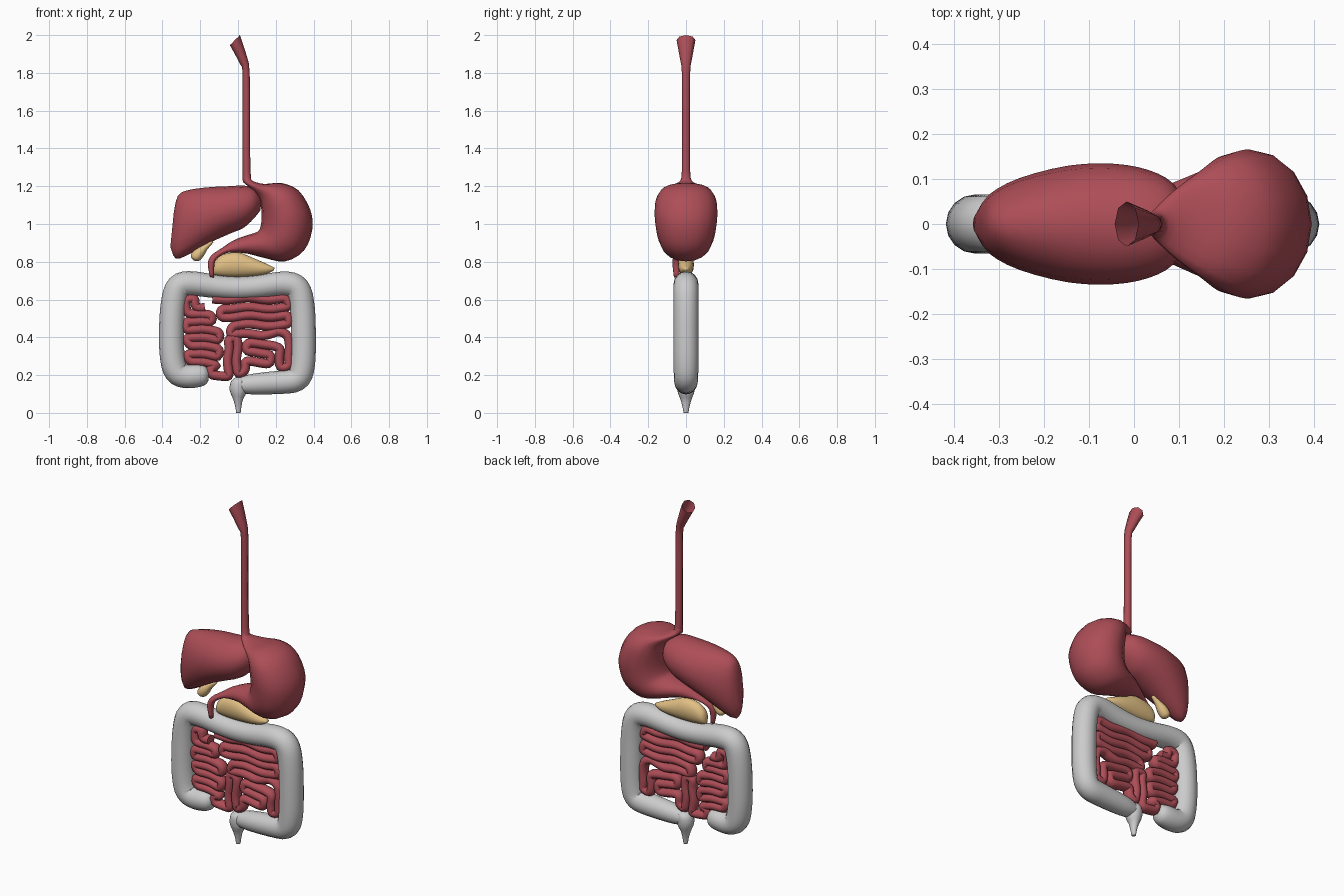
import bpy, bmesh, math
from mathutils import Vector


def material(name, rgb):
    m = bpy.data.materials.new(name)
    m.diffuse_color = (*rgb, 1)
    return m


red = material("organ_red", (0.42, 0.075, 0.095))
tan = material("gland_tan", (0.75, 0.52, 0.23))


def spline(p0, p1, p2, p3, t):
    return [0.5 * (2 * b + (c - a) * t + (2 * a - 5 * b + 4 * c - d) * t * t
                   + (3 * b - a - 3 * c + d) * t ** 3)
            for a, b, c, d in zip(p0, p1, p2, p3)]


def loft(name, sections, mat=None, sides=16, steps=3, open_start=False):
    """Elliptical rings; section = edge A (x, z), edge B (x, z), half depth, y."""
    n = len(sections)
    rows = []
    for i in range(n - 1):
        q = [sections[min(max(i + k, 0), n - 1)] for k in (-1, 0, 1, 2)]
        rows += [spline(*q, s / steps) for s in range(steps)]
    rows.append(sections[-1])
    bm = bmesh.new()
    rings = []
    for ax, az, bx, bz, d, y in rows:
        ring = []
        for k in range(sides):
            a = 2 * math.pi * k / sides
            c = math.cos(a) / 2
            ring.append(bm.verts.new(((ax + bx) / 2 + (bx - ax) * c,
                                      y + d * math.sin(a),
                                      (az + bz) / 2 + (bz - az) * c)))
        rings.append(ring)
    for r, s in zip(rings, rings[1:]):
        for k in range(sides):
            j = (k + 1) % sides
            bm.faces.new((r[k], r[j], s[j], s[k]))
    bm.faces.new(rings[-1])
    if not open_start:
        bm.faces.new(rings[0])
    bmesh.ops.recalc_face_normals(bm, faces=bm.faces)
    me = bpy.data.meshes.new(name)
    bm.to_mesh(me)
    bm.free()
    me.shade_smooth()
    ob = bpy.data.objects.new(name, me)
    bpy.context.collection.objects.link(ob)
    if mat:
        me.materials.append(mat)
    return ob


def tube(name, pts, mat=None, bevel_res=4, res=4):
    """Round tube along points (x, z, radius) in the y = 0 plane."""
    cu = bpy.data.curves.new(name, 'CURVE')
    cu.dimensions = '3D'
    cu.bevel_depth = 1
    cu.bevel_resolution = bevel_res
    cu.use_fill_caps = True
    sp = cu.splines.new('NURBS')
    sp.points.add(len(pts) - 1)
    for p, (x, z, r) in zip(sp.points, pts):
        p.co = (x, 0, z, 1)
        p.radius = r
    sp.order_u = 3
    sp.use_endpoint_u = True
    sp.resolution_u = res
    ob = bpy.data.objects.new(name, cu)
    bpy.context.collection.objects.link(ob)
    bpy.ops.object.select_all(action='DESELECT')
    ob.select_set(True)
    bpy.context.view_layer.objects.active = ob
    bpy.ops.object.convert(target='MESH')
    ob = bpy.context.view_layer.objects.active
    ob.data.shade_smooth()
    if mat:
        ob.data.materials.clear()
        ob.data.materials.append(mat)
    return ob


# Gullet with flared open mouth
loft("esophagus", [
    (-.043, 1.947, .010, 2.0, .050, 0), (.012, 1.845, .048, 1.885, .030, 0),
    (.024, 1.80, .062, 1.80, .022, 0), (.024, 1.55, .063, 1.55, .021, 0),
    (.024, 1.28, .066, 1.28, .022, 0), (.026, 1.22, .074, 1.225, .030, 0)],
    red, sides=8, steps=2, open_start=True)

# Stomach running into the duodenum
loft("stomach", [
    (.025, 1.25, .067, 1.25, .023, 0), (.030, 1.22, .078, 1.228, .035, 0),
    (.065, 1.19, .14, 1.212, .080, 0), (.110, 1.14, .23, 1.217, .128, 0),
    (.122, 1.09, .32, 1.178, .158, 0), (.125, 1.04, .383, 1.075, .166, 0),
    (.122, 1.00, .393, .97, .160, 0), (.110, .965, .35, .86, .145, 0),
    (.080, .95, .25, .802, .120, 0), (.030, .935, .14, .82, .088, 0),
    (-.030, .91, .05, .843, .055, -.01), (-.085, .873, -.04, .85, .035, -.025),
    (-.140, .835, -.09, .832, .026, -.04), (-.160, .79, -.122, .80, .022, -.05),
    (-.148, .72, -.128, .716, .014, -.05)], red)

# Liver wedge
loft("liver", [
    (-.340, 1.06, -.358, .88, .022, 0), (-.318, 1.15, -.328, .816, .065, 0),
    (-.26, 1.18, -.25, .845, .102, 0), (-.15, 1.195, -.14, .905, .130, 0),
    (-.05, 1.20, -.04, .95, .134, 0), (.035, 1.203, .03, .98, .120, 0),
    (.09, 1.185, .085, 1.03, .090, 0), (.122, 1.14, .12, 1.075, .035, 0)], red)

# Gallbladder and pancreas
loft("gallbladder", [
    (-.242, .814, -.228, .803, .010, -.01), (-.250, .835, -.205, .806, .028, -.01),
    (-.225, .868, -.182, .83, .030, -.01), (-.185, .89, -.162, .865, .020, -.01),
    (-.142, .915, -.13, .903, .010, -.01)], tan, sides=12)
loft("pancreas", [
    (-.132, .77, -.132, .735, .012, 0), (-.12, .805, -.115, .728, .030, 0),
    (-.08, .838, -.07, .722, .038, 0), (0, .85, 0, .72, .042, 0),
    (.08, .82, .09, .725, .040, 0), (.15, .79, .15, .735, .030, 0),
    (.195, .768, .187, .752, .012, 0)], tan)

# Large intestine frame
tube("large_intestine", [
    (-.155, .20, .025), (-.165, .20, .048), (-.205, .198, .062),
    (-.28, .19, .063), (-.335, .215, .065), (-.352, .32, .066),
    (-.353, .45, .066), (-.345, .58, .066), (-.32, .68, .066),
    (-.24, .688, .065), (-.12, .668, .061), (0, .658, .060),
    (.12, .668, .061), (.24, .688, .065), (.32, .672, .066),
    (.343, .56, .066), (.347, .40, .066), (.345, .26, .066),
    (.325, .172, .064), (.23, .162, .062), (.12, .155, .058),
    (.05, .150, .052), (.01, .147, .042)], bevel_res=6)
loft("rectum", [
    (-.015, .187, .035, .187, .022, 0), (-.038, .165, .045, .17, .045, 0),
    (-.044, .12, .045, .11, .045, 0), (-.025, .07, .026, .07, .029, 0),
    (-.014, .03, .018, .03, .018, 0), (-.010, 0, .014, 0, .013, 0)])

# Small intestine: one long folded tube, resampled with a slight waviness
folds = [
    (-.13, .60), (-.08, .605), (.26, .605), (.275, .555), (-.09, .555),
    (-.10, .51), (.26, .515), (.275, .465), (-.03, .465), (-.04, .42),
    (.12, .41), (.22, .435), (.265, .41), (.275, .24), (.225, .235),
    (.22, .345), (.17, .365), (.04, .365), (.04, .32), (.178, .315),
    (.178, .265), (.04, .27), (.04, .22), (-.005, .20), (-.005, .40),
    (-.052, .40), (-.05, .20), (-.15, .195), (-.15, .235), (-.10, .25),
    (-.25, .275), (-.275, .32), (-.10, .295), (-.10, .34), (-.26, .36),
    (-.275, .405), (-.10, .385), (-.09, .43), (-.27, .445), (-.28, .49),
    (-.14, .475), (-.14, .51), (-.27, .53), (-.275, .605), (-.225, .61),
    (-.22, .55), (-.175, .55), (-.17, .60)]
path = []
for a, b in zip(folds, folds[1:]):
    a, b = Vector(a), Vector(b)
    n = max(1, round((b - a).length / .04))
    for k in range(n):
        p = a.lerp(b, k / n)
        path.append((p.x + .006 * math.sin(p.y * 40),
                     p.y + .007 * math.sin(p.x * 28), .026))
gut = tube("small_intestine", path, red, bevel_res=3, res=3)
gut.scale.y = 1.25
